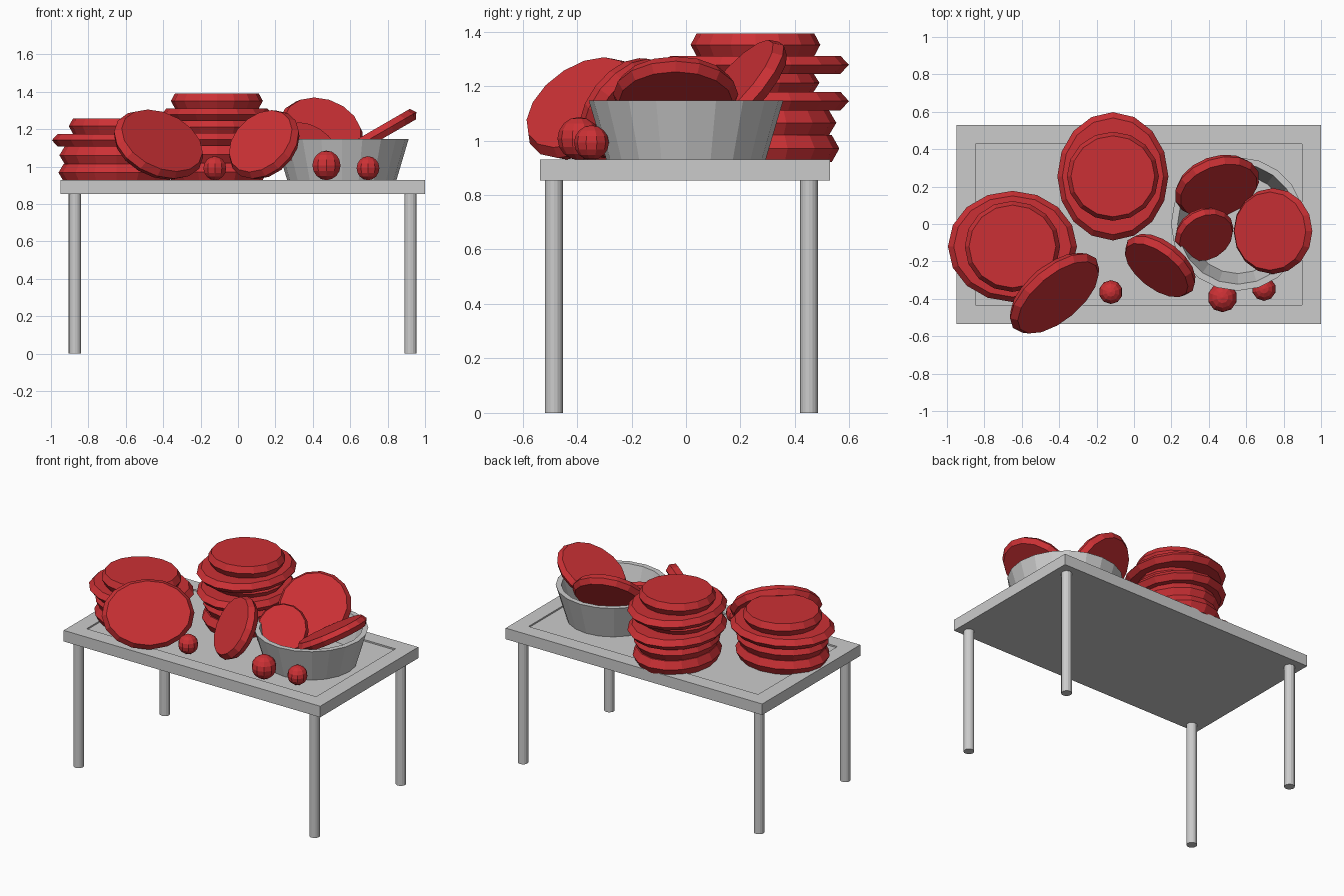
import bpy, bmesh
from math import pi, cos, sin, radians
from mathutils import Matrix

if "Cube" in bpy.data.objects:
    bpy.data.objects.remove(bpy.data.objects["Cube"])

red = bpy.data.materials.new("red")
red.diffuse_color = (0.6, 0.03, 0.035, 1)
red.use_nodes = True
red.node_tree.nodes["Principled BSDF"].inputs["Base Color"].default_value = red.diffuse_color


def finish(name, bm, mat=None):
    bmesh.ops.recalc_face_normals(bm, faces=bm.faces)
    me = bpy.data.meshes.new(name)
    bm.to_mesh(me)
    bm.free()
    ob = bpy.data.objects.new(name, me)
    bpy.context.collection.objects.link(ob)
    if mat:
        me.materials.append(mat)
    return ob


def lathe(name, profile, sides, mat=None, sx=1, sy=1):
    """Spin (radius, z) points around z and cap both ends."""
    bm = bmesh.new()
    rings = [[bm.verts.new((r * sx * cos(2 * pi * i / sides),
                            r * sy * sin(2 * pi * i / sides), z))
              for i in range(sides)] for r, z in profile]
    for a, b in zip(rings, rings[1:]):
        for i in range(sides):
            j = (i + 1) % sides
            bm.faces.new((a[i], a[j], b[j], b[i]))
    bm.faces.new(rings[0])
    bm.faces.new(rings[-1])
    return finish(name, bm, mat)


def loaf(name, loc, a, b, t, yaw=0, tilt=0):
    """Flat oval loaf with a pointed rim, tilted up then turned."""
    ob = lathe(name, [(.91, -t / 2), (1, 0), (.91, t / 2)], 16, red, a, b)
    ob.matrix_world = (Matrix.Translation(loc) @ Matrix.Rotation(radians(yaw), 4, 'Z')
                       @ Matrix.Rotation(radians(tilt), 4, 'X'))


# Table top with a shallow sunken panel
bm = bmesh.new()
bmesh.ops.create_cube(bm, size=1, matrix=Matrix.Translation((.025, -.003, .892))
                      @ Matrix.Diagonal((1.95, 1.065, .076, 1)))
bm.normal_update()
top = [f for f in bm.faces if f.normal.z > .9]
bmesh.ops.inset_region(bm, faces=top, thickness=.145)
panel = bmesh.ops.extrude_face_region(bm, geom=top)
bmesh.ops.delete(bm, geom=top, context='FACES')
bmesh.ops.translate(bm, vec=(0, 0, -.01),
                    verts=[v for v in panel['geom'] if isinstance(v, bmesh.types.BMVert)])
finish("table_top", bm)

# Legs
for side, x in (("left", -.872), ("right", .922)):
    for end, y in (("front", -.485), ("back", .452)):
        leg = lathe(f"{end}_{side}_leg", [(.033, 0), (.033, .86)], 16)
        leg.location = (x, y, 0)

# Bowl
bowl = lathe("bowl", [(.29, .921), (.357, 1.147), (.322, 1.147), (.265, .95)], 20)
bowl.location = (.555, 0, 0)

# Stacks of loaves: (bottom z, top z, x radius, y radius)
left_stack = [(.921, 1.015, .31, .265), (1.015, 1.107, .305, .26),
              (1.107, 1.176, .345, .297), (1.176, 1.257, .255, .243)]
back_stack = [(.921, 1.02, .265, .308), (1.02, 1.11, .26, .297),
              (1.11, 1.179, .297, .343), (1.179, 1.245, .245, .235),
              (1.245, 1.311, .297, .343), (1.311, 1.392, .246, .238)]
for label, (x, y), stack in (("left", (-.65, -.12), left_stack),
                             ("back", (-.113, .255), back_stack)):
    for i, (z0, z1, rx, ry) in enumerate(stack):
        loaf(f"{label}_stack_loaf_{i + 1}", (x, y, (z0 + z1) / 2), rx, ry, z1 - z0)

# Leaning loaves
loaf("leaning_loaf_left", (-.425, -.37, 1.118), .29, .225, .075, 40, 54)
loaf("leaning_loaf_middle", (.14, -.222, 1.118), .22, .21, .075, -38, 60)

# Loaves in the bowl
loaf("bowl_loaf_back", (.444, .2, 1.187), .235, .23, .07, 20, 50)
loaf("bowl_loaf_front", (.375, -.055, 1.1), .165, .18, .06, 30, 45)
loaf("bowl_loaf_right", (.743, -.038, 1.17), .23, .243, .065, -90, 30)

# Small round buns
for i, (x, y, r) in enumerate([(-.124, -.364, .064), (.473, -.393, .079), (.695, -.347, .064)]):
    bm = bmesh.new()
    bmesh.ops.create_uvsphere(bm, u_segments=10, v_segments=8, radius=r,
                              matrix=Matrix.Translation((x, y, .928 + r)))
    finish(f"bun_{i + 1}", bm, red)
